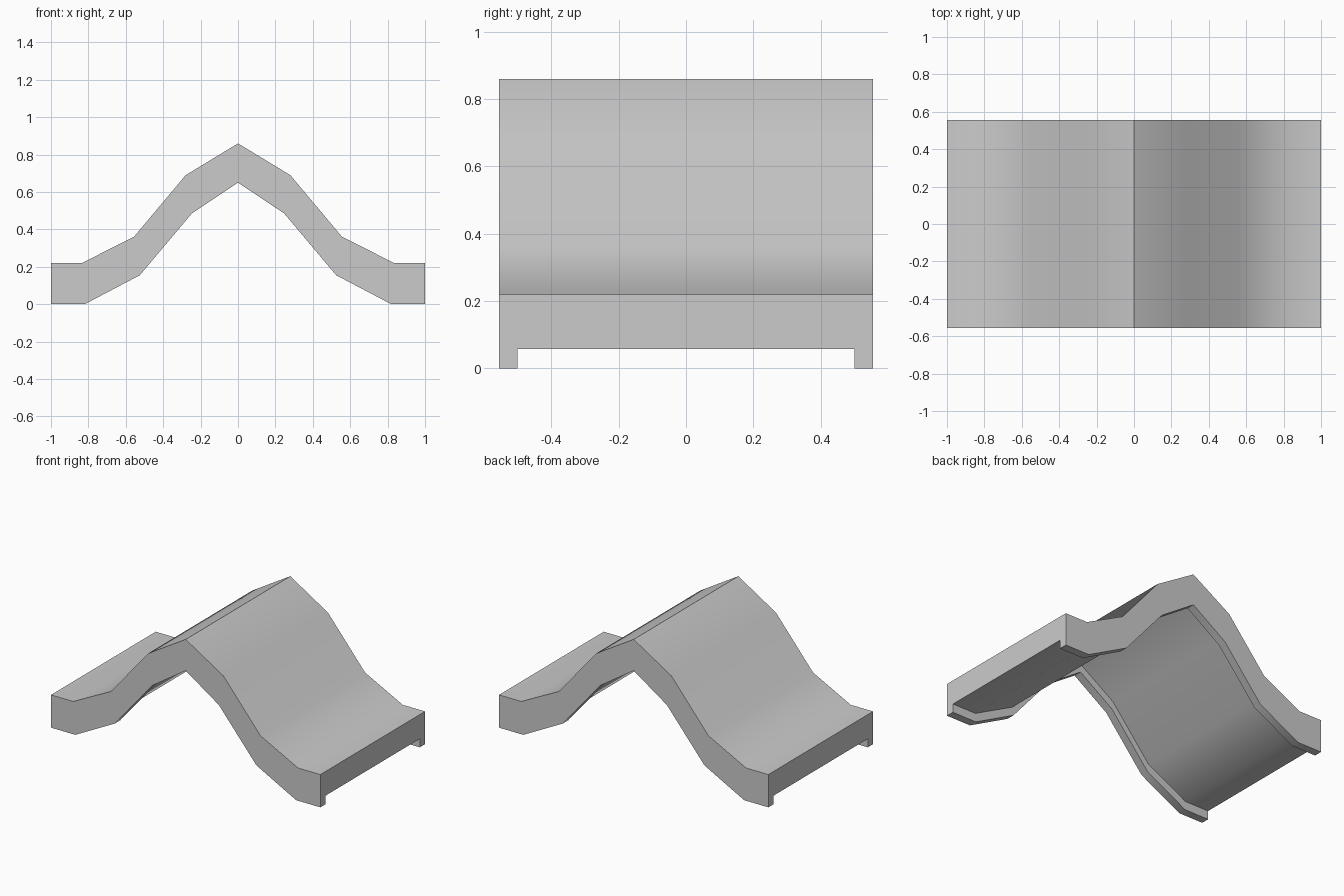
import bpy, bmesh, math
from mathutils import Vector

if "Cube" in bpy.data.objects:
    bpy.data.objects.remove(bpy.data.objects["Cube"])

# Matching outer and lower profile points (x, z), end to ridge
upper = [(1, .22), (.835, .22), (.555, .362), (.28, .69), (0, .86)]
lower = [(1, 0), (.82, 0), (.525, .155), (.247, .485), (0, .65)]


def both_sides(half):
    return [(-x, z) for x, z in half] + half[-2::-1]


# Channel cross-section: (y, fraction of height from lower to upper profile)
W, R, T = .555, .5, .26
section = [(-W, 0), (-R, 0), (-R, T), (R, T), (R, 0), (W, 0), (W, 1), (-W, 1)]

# Sweep the channel section along the arched profile
bm = bmesh.new()
rings = []
for lo, up in zip(both_sides(lower), both_sides(upper)):
    lo, up = Vector(lo), Vector(up)
    ring = []
    for y, t in section:
        p = lo.lerp(up, t)
        ring.append(bm.verts.new((p.x, y, p.y)))
    rings.append(ring)
n = len(section)
for a, b in zip(rings, rings[1:]):
    for i in range(n):
        j = (i + 1) % n
        bm.faces.new((a[i], a[j], b[j], b[i]))

# End caps: two rail feet and the slab strip, split at the rail corners
for ring in (rings[0], rings[-1]):
    bm.faces.new(ring)
bmesh.ops.recalc_face_normals(bm, faces=bm.faces)

mesh = bpy.data.meshes.new("arched_channel")
bm.to_mesh(mesh)
bm.free()
obj = bpy.data.objects.new("arched_channel", mesh)
bpy.context.collection.objects.link(obj)
bpy.context.view_layer.objects.active = obj
obj.select_set(True)
bpy.ops.object.shade_smooth_by_angle(angle=math.radians(32))
